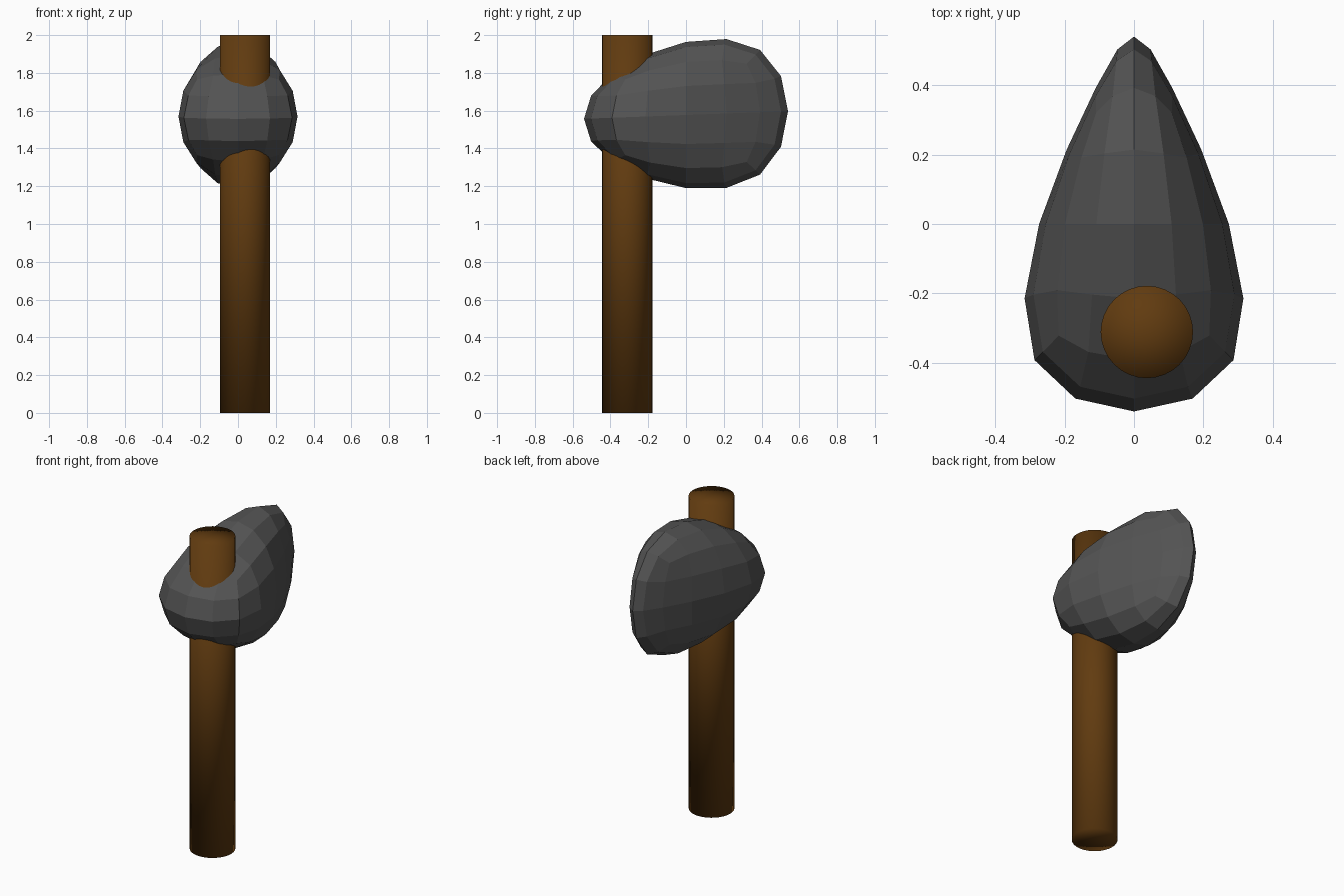
import bpy
import bmesh

old = bpy.data.objects.get("Cube")
if old:
    bpy.data.objects.remove(old, do_unlink=True)


def make_material(name, rgb):
    mat = bpy.data.materials.new(name)
    mat.use_nodes = True
    color = (*rgb, 1.0)
    mat.diffuse_color = color
    mat.node_tree.nodes["Principled BSDF"].inputs["Base Color"].default_value = color
    return mat


stone = make_material("dark stone", (0.088, 0.088, 0.088))
wood = make_material("brown wood", (0.12, 0.044, 0.005))

# Axe head: a box tapered to a tall thin edge at the back, rounded by subdivision
HALF_LENGTH = 0.643
FRONT = dict(width=0.65, height=0.281, middle=1.553)
BACK = dict(width=0.001, height=0.641, middle=1.601)

bm = bmesh.new()
bmesh.ops.create_cube(bm, size=2)
for v in bm.verts:
    end = BACK if v.co.y > 0 else FRONT
    v.co = (v.co.x * end["width"],
            v.co.y * HALF_LENGTH,
            end["middle"] + v.co.z * end["height"])
mesh = bpy.data.meshes.new("axe_head")
bm.to_mesh(mesh)
bm.free()
head = bpy.data.objects.new("axe_head", mesh)
bpy.context.collection.objects.link(head)
mesh.materials.append(stone)
rounding = head.modifiers.new("rounding", 'SUBSURF')
rounding.levels = rounding.render_levels = 2
mesh.shade_flat()

# Handle: a round shaft, smooth all over, passing through the front of the head
bpy.ops.mesh.primitive_cylinder_add(vertices=32, radius=0.133, depth=2,
                                    end_fill_type='TRIFAN',
                                    location=(0.037, -0.311, 1))
handle = bpy.context.object
handle.name = "handle"
handle.data.materials.append(wood)
bpy.ops.object.shade_smooth()
